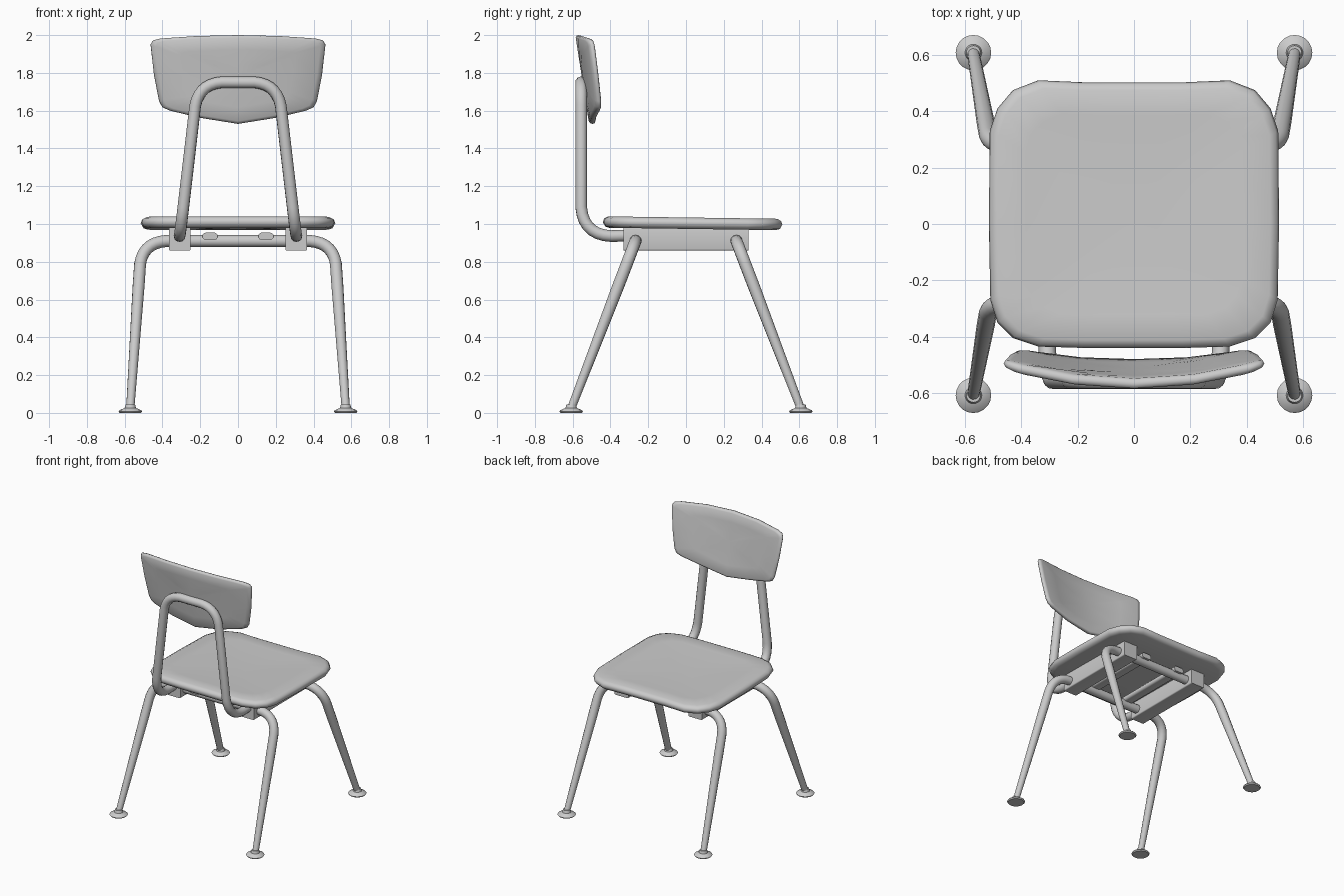
import bpy, bmesh, math
from mathutils import Vector

if "Cube" in bpy.data.objects:
    bpy.data.objects.remove(bpy.data.objects["Cube"])


def finish(name, bm, angle=60):
    bmesh.ops.recalc_face_normals(bm, faces=bm.faces[:])
    me = bpy.data.meshes.new(name)
    bm.to_mesh(me)
    bm.free()
    ob = bpy.data.objects.new(name, me)
    bpy.context.collection.objects.link(ob)
    smooth(ob, angle)
    return ob


def smooth(ob, angle):
    bpy.ops.object.select_all(action='DESELECT')
    ob.select_set(True)
    bpy.context.view_layer.objects.active = ob
    bpy.ops.object.shade_smooth_by_angle(angle=math.radians(angle))


def mirrored(half):
    """Close a right-hand outline by mirroring it in x."""
    return half + [(-x, v) for x, v in reversed(half) if x > 0.001]


def padded_panel(name, outline, centre, rings, place):
    """Rings of (scale, depth) stacked along an outline; place() maps to 3D."""
    bm = bmesh.new()
    cu, cv = centre
    loops = [[bm.verts.new(place(cu + (u - cu) * s, cv + (v - cv) * s, d, s))
              for u, v in outline] for s, d in rings]
    n = len(outline)
    for a, b in zip(loops, loops[1:]):
        for i in range(n):
            j = (i + 1) % n
            bm.faces.new((a[i], a[j], b[j], b[i]))
    for loop, d in ((loops[0], rings[0][1]), (loops[-1], rings[-1][1])):
        c = bm.verts.new(place(cu, cv, d, 0))
        for i in range(n):
            bm.faces.new((loop[i], loop[(i + 1) % n], c))
    return finish(name, bm)


def rounded(points, size, steps=7):
    """Round the inner corners of a path; size is one cut length per corner."""
    p = [Vector(q) for q in points]
    out = [p[0]]
    for i in range(1, len(p) - 1):
        r = size[i - 1]
        a = p[i] + (p[i - 1] - p[i]).normalized() * r
        b = p[i] + (p[i + 1] - p[i]).normalized() * r
        for k in range(steps + 1):
            t = k / steps
            out.append(a * (1 - t) ** 2 + p[i] * (1.7 * t * (1 - t)) + b * t ** 2
                       + (a + b) * (0.15 * t * (1 - t)))
    return out + [p[-1]]


def tube(name, path, radius):
    cu = bpy.data.curves.new(name, 'CURVE')
    cu.dimensions = '3D'
    cu.bevel_depth = 1.0
    cu.bevel_resolution = 4
    cu.use_fill_caps = True
    sp = cu.splines.new('POLY')
    sp.points.add(len(path) - 1)
    for pt, co in zip(sp.points, path):
        pt.co = (*co, 1)
        pt.radius = radius(co)
    ob = bpy.data.objects.new(name, cu)
    bpy.context.collection.objects.link(ob)
    bpy.ops.object.select_all(action='DESELECT')
    ob.select_set(True)
    bpy.context.view_layer.objects.active = ob
    bpy.ops.object.convert(target='MESH')
    smooth(bpy.context.object, 50)


# Seat: softly dished panel, rounded corners, dropping toward the front
seat_half = [(0, -0.44), (0.18, -0.44), (0.34, -0.435), (0.43, -0.405), (0.485, -0.35),
             (0.51, -0.27), (0.515, 0), (0.512, 0.33), (0.485, 0.41), (0.43, 0.475),
             (0.34, 0.51), (0.18, 0.503), (0, 0.5)]


def seat_place(u, v, d, s):
    dish = 0.012 * (1 - s * s)
    return (u, v, d - 0.014 * (v + 0.44) - dish)


padded_panel("seat", mirrored(seat_half[1:-1]), (0, 0.03),
             [(0.5, 0.99), (0.93, 0.982), (0.975, 0.988), (1, 1.01), (0.985, 1.03),
              (0.94, 1.042), (0.75, 1.042), (0.5, 1.042), (0.25, 1.042)], seat_place)

# Backrest: leaning panel wrapping forward at its sides
back_half = [(0, 2.0), (0.22, 1.995), (0.41, 1.982), (0.45, 1.972), (0.463, 1.95),
             (0.445, 1.79), (0.418, 1.65), (0.4, 1.618), (0.36, 1.6), (0.2, 1.562), (0, 1.53)]


def back_place(u, v, d, s):
    return (u, -0.568 + 0.155 * (2 - v) + 0.065 * (u / 0.46) ** 2 + d, v)


padded_panel("backrest", mirrored(back_half), (0, 1.78),
             [(0.3, -0.018), (0.65, -0.018), (0.94, -0.018), (0.985, -0.012), (1, 0),
              (0.985, 0.012), (0.94, 0.018), (0.65, 0.018), (0.3, 0.018)], back_place)

# Back frame: one bent tube arching behind the backrest
side = [(0.31, -0.28, 0.94), (0.308, -0.555, 0.93), (0.212, -0.555, 1.75)]
frame = side + [(-x, y, z) for x, y, z in reversed(side)]
tube("back_frame", rounded(frame, [0.16, 0.125, 0.125, 0.16]), lambda c: 0.031)

# Legs: splayed inverted U tubes, tapering to the floor
for label, sgn in (("rear", -1), ("front", 1)):
    half = [(0.57, sgn * 0.605, 0.03), (0.51, sgn * 0.267, 0.91)]
    path = half + [(-x, y, z) for x, y, z in reversed(half)]
    pts = rounded(path, [0.13, 0.13])
    # extra point on each leg where the taper begins
    for at, a, b in ((1, pts[1], pts[0]), (-1, pts[-2], pts[-1])):
        pts.insert(at, a.lerp(b, 0.15))
    tube(label + "_legs", pts, lambda c: 0.032 if c.z > 0.6 else 0.022)

# Feet: small domed glides
profile = [(0, 0.0), (0.056, 0.0), (0.063, 0.008), (0.058, 0.014), (0.03, 0.026),
           (0.025, 0.045), (0, 0.045)]
for sx in (-1, 1):
    for sy in (-1, 1):
        bm = bmesh.new()
        vs = [bm.verts.new((r, 0, z)) for r, z in profile]
        es = [bm.edges.new(e) for e in zip(vs, vs[1:])]
        bmesh.ops.spin(bm, geom=vs + es, cent=(0, 0, 0), axis=(0, 0, 1),
                       angle=math.tau, steps=20)
        bmesh.ops.remove_doubles(bm, verts=bm.verts[:], dist=0.0005)
        ob = finish(("left" if sx < 0 else "right") + ("_rear" if sy < 0 else "_front") + "_foot",
                    bm, 40)
        ob.location = (sx * 0.57, sy * 0.608, 0)


def block(name, centre, size, bevel):
    bm = bmesh.new()
    bmesh.ops.create_cube(bm, size=1)
    bmesh.ops.scale(bm, vec=size, verts=bm.verts[:])
    bmesh.ops.translate(bm, vec=centre, verts=bm.verts[:])
    bmesh.ops.bevel(bm, geom=[e for e in bm.edges if abs((e.verts[0].co - e.verts[1].co).y) > 0.1],
                    offset=bevel, segments=3, profile=0.5, affect='EDGES')
    finish(name, bm, 40)


# Under-seat side rails and the slim bars between them
for label, sx in (("left", -1), ("right", 1)):
    block(label + "_rail", (sx * 0.308, 0, 0.922), (0.115, 0.66, 0.125), 0.008)
    block(label + "_bar", (sx * 0.148, 0, 0.935), (0.08, 0.63, 0.038), 0.016)
